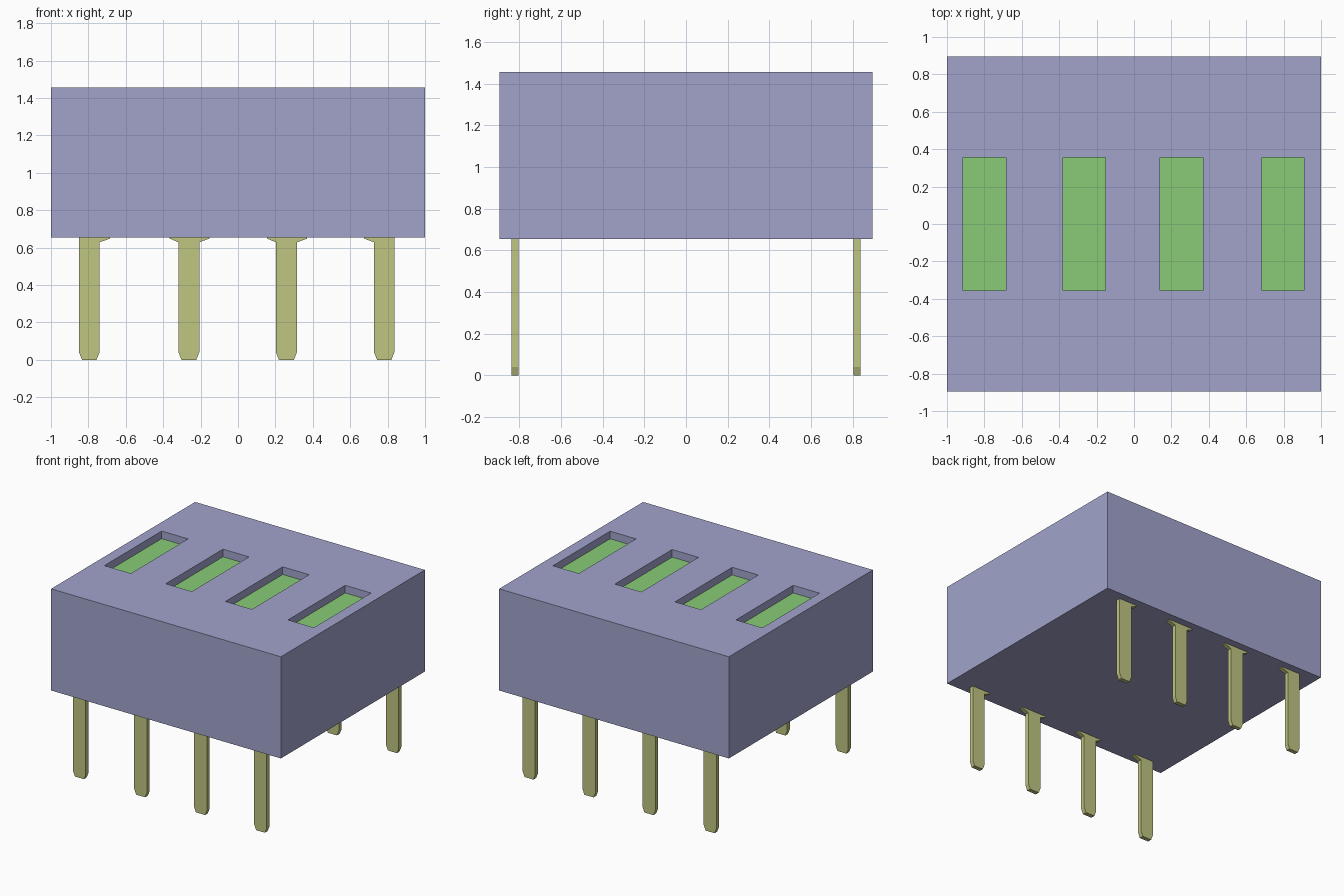
import bpy, bmesh
from mathutils import Matrix, Vector

if "Cube" in bpy.data.objects:
    bpy.data.objects.remove(bpy.data.objects["Cube"])

BOTTOM, TOP, FLOOR = 0.655, 1.455, 1.395
HALF_Y = 0.895
SLOTS = [(-0.914, -0.684), (-0.38, -0.153), (0.14, 0.37), (0.684, 0.91)]
SLOT_Y = 0.356
PIN_Y, PIN_T = 0.82, 0.033
# each pin: shank left, shank right, shoulder left, shoulder right
PINS = [(-0.85, -0.74, -0.85, -0.684), (-0.318, -0.207, -0.365, -0.153),
        (0.203, 0.315, 0.155, 0.37), (0.727, 0.836, 0.674, 0.836)]


def material(name, rgb):
    mat = bpy.data.materials.new(name)
    mat.diffuse_color = (*rgb, 1)
    mat.use_nodes = True
    mat.node_tree.nodes["Principled BSDF"].inputs["Base Color"].default_value = mat.diffuse_color
    return mat


def make_object(name, bm, mat=None):
    bmesh.ops.recalc_face_normals(bm, faces=bm.faces)
    mesh = bpy.data.meshes.new(name)
    bm.to_mesh(mesh)
    bm.free()
    obj = bpy.data.objects.new(name, mesh)
    bpy.context.collection.objects.link(obj)
    if mat:
        mesh.materials.append(mat)
    return obj


def add_box(bm, lo, hi):
    lo, hi = Vector(lo), Vector(hi)
    matrix = Matrix.Translation((lo + hi) / 2) @ Matrix.Diagonal((*(hi - lo), 1))
    bmesh.ops.create_cube(bm, size=1, matrix=matrix)


body_mat = material("housing_blue", (0.36, 0.37, 0.60))
slider_mat = material("slider_green", (0.25, 0.60, 0.18))
pin_mat = material("pin_metal", (0.53, 0.56, 0.22))

# Housing with four recessed windows
bm = bmesh.new()
add_box(bm, (-1, -HALF_Y, BOTTOM), (1, HALF_Y, TOP))
housing = make_object("housing", bm, body_mat)

bm = bmesh.new()
for x0, x1 in SLOTS:
    add_box(bm, (x0, -SLOT_Y, FLOOR - 0.01), (x1, SLOT_Y, TOP + 0.1))
cutter = make_object("window_cutter", bm)
cutter.hide_render = True
cutter.hide_viewport = True
cut = housing.modifiers.new("windows", 'BOOLEAN')
cut.operation = 'DIFFERENCE'
cut.solver = 'EXACT'
cut.object = cutter

# Coloured floor plates in the windows
for i, (x0, x1) in enumerate(SLOTS, 1):
    bm = bmesh.new()
    add_box(bm, (x0, -SLOT_Y, FLOOR - 0.01), (x1, SLOT_Y, FLOOR))
    make_object(f"window_plate_{i}", bm, slider_mat)

# Flat pins with shoulders and tapered tips, in two rows
for side, row in ((-1, "front"), (1, "back")):
    y = side * PIN_Y
    for i, (a, b, sa, sb) in enumerate(PINS, 1):
        outline = [(a + 0.016, 0), (b - 0.016, 0), (b, 0.04)]
        if sb > b:
            outline += [(b, 0.628), (sb, 0.648)]
        outline += [(sb, BOTTOM), (sa, BOTTOM)]
        if sa < a:
            outline += [(sa, 0.648), (a, 0.628)]
        outline += [(a, 0.04)]
        bm = bmesh.new()
        face = bm.faces.new([bm.verts.new((x, y - PIN_T / 2, z)) for x, z in outline])
        ext = bmesh.ops.extrude_face_region(bm, geom=[face], use_keep_orig=True)
        moved = [g for g in ext["geom"] if isinstance(g, bmesh.types.BMVert)]
        bmesh.ops.translate(bm, vec=(0, PIN_T, 0), verts=moved)
        make_object(f"{row}_pin_{i}", bm, pin_mat)
